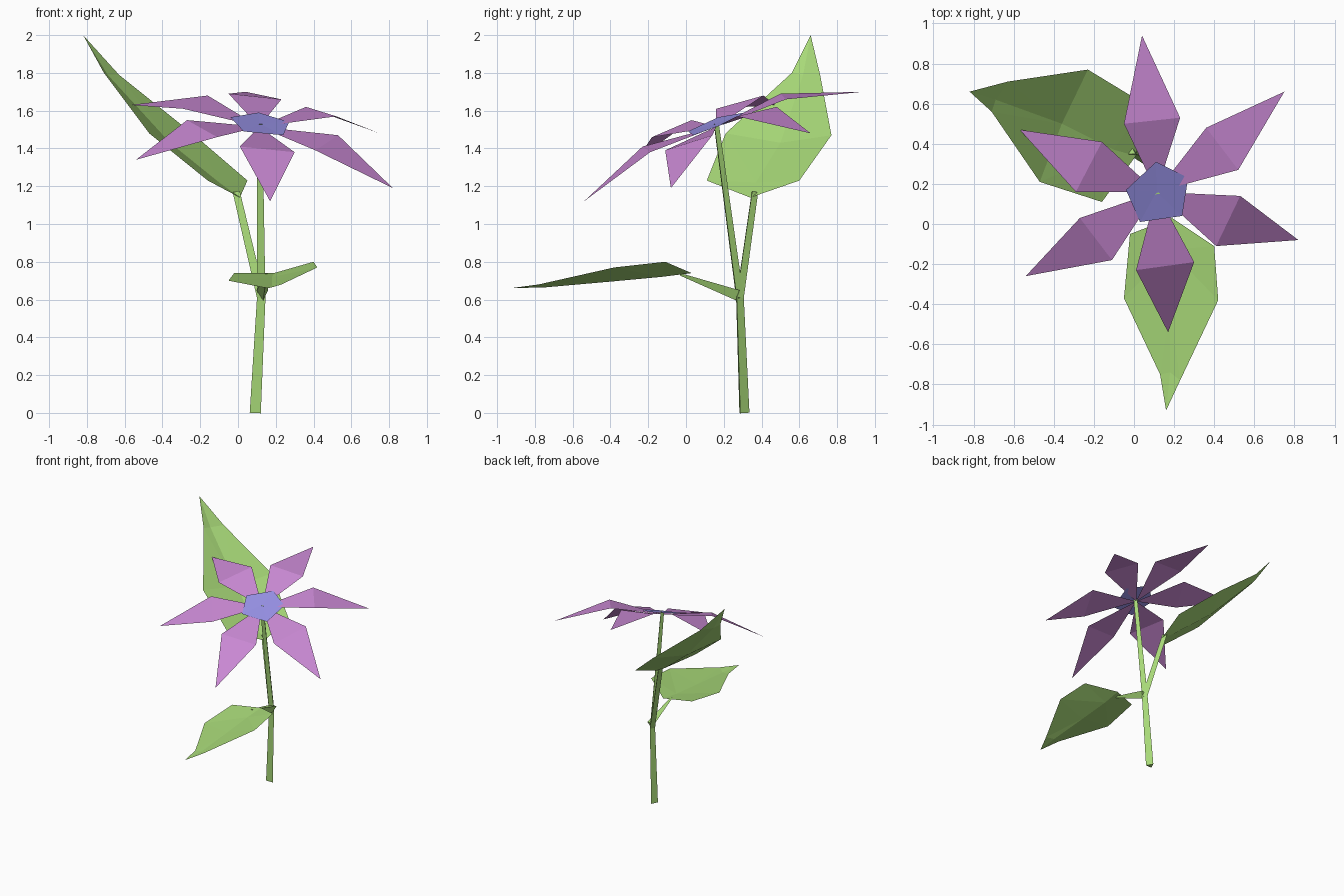
import bpy
import bmesh
import math
from mathutils import Vector

if "Cube" in bpy.data.objects:
    bpy.data.objects.remove(bpy.data.objects["Cube"])


def material(name, rgb):
    # sRGB bytes to linear
    m = bpy.data.materials.new(name)
    lin = [((c / 255 + 0.055) / 1.055) ** 2.4 for c in rgb]
    m.diffuse_color = (*lin, 1)
    m.use_nodes = True
    m.node_tree.nodes["Principled BSDF"].inputs["Base Color"].default_value = m.diffuse_color
    return m


GREEN = material("leaf green", (168, 217, 120))
PINK = material("petal purple", (200, 136, 210))
BLUE = material("centre violet", (150, 144, 228))


def build(name, verts, faces, mat, up=False):
    me = bpy.data.meshes.new(name)
    me.from_pydata([tuple(v) for v in verts], [], faces)
    me.materials.append(mat)
    bm = bmesh.new()
    bm.from_mesh(me)
    if up:  # open sheets face upwards
        bm.normal_update()
        bmesh.ops.reverse_faces(bm, faces=[f for f in bm.faces if f.normal.z < 0])
    else:
        bmesh.ops.recalc_face_normals(bm, faces=bm.faces)
    bm.to_mesh(me)
    bm.free()
    ob = bpy.data.objects.new(name, me)
    bpy.context.collection.objects.link(ob)
    return ob


def stalk(name, a, b, ra, rb, apex=(0, 1, 0)):
    # tapered three-sided stem with one edge pointing along apex
    a, b = Vector(a), Vector(b)
    d = (b - a).normalized()
    v = Vector(apex)
    v = (v - d * v.dot(d)).normalized()
    u = d.cross(v)
    verts = []
    for p, r in ((a, ra), (b, rb)):
        for i in range(3):
            t = i * math.tau / 3 + 0.08
            verts.append(p + (v * math.cos(t) + u * math.sin(t)) * r)
    faces = [(0, 1, 4, 3), (1, 2, 5, 4), (2, 0, 3, 5), (2, 1, 0), (3, 4, 5)]
    build(name, verts, faces, GREEN)


def leaf(name, base, rows, tip):
    # folded leaf: rows of left edge, midrib, right edge between base and tip
    verts = [base] + [p for r in rows for p in r] + [tip]
    last = len(verts) - 1
    faces = [(0, 1, 2), (0, 2, 3)]
    for i in range(len(rows) - 1):
        k = 1 + 3 * i
        # diagonals run from the midrib to the outer edge
        faces += [(k, k + 3, k + 1), (k + 1, k + 3, k + 4),
                  (k + 1, k + 4, k + 5), (k + 1, k + 5, k + 2)]
    k = last - 3
    faces += [(k, last, k + 1), (k + 1, last, k + 2)]
    build(name, verts, faces, GREEN, up=True)


# Stems
fork = (0.122, 0.28, 0.61)
stalk("main_stem", (0.09, 0.302, 0), fork, 0.034, 0.026)
stalk("flower_stem", fork, (0.114, 0.157, 1.53), 0.026, 0.017)
stalk("upper_leaf_stem", fork, (-0.01, 0.36, 1.17), 0.026, 0.022)
stalk("lower_leaf_stem", (0.13, 0.275, 0.63), (0.15, -0.03, 0.735), 0.036, 0.008, (0, 0, -1))

# Leaves
leaf("lower_leaf", (0.19, 0.03, 0.74), [
    ((-0.02, -0.05, 0.74), (0.18, -0.13, 0.72), (0.40, -0.11, 0.80)),
    ((-0.05, -0.37, 0.70), (0.18, -0.40, 0.695), (0.42, -0.38, 0.77)),
    ((0.13, -0.75, 0.665), (0.18, -0.74, 0.665), (0.23, -0.78, 0.68)),
], (0.16, -0.93, 0.66))
leaf("upper_leaf", (0.01, 0.34, 1.14), [
    ((-0.16, 0.11, 1.23), (-0.10, 0.37, 1.22), (0.05, 0.60, 1.23)),
    ((-0.47, 0.21, 1.48), (-0.36, 0.50, 1.43), (-0.23, 0.77, 1.47)),
    ((-0.71, 0.56, 1.80), (-0.69, 0.62, 1.79), (-0.63, 0.71, 1.79)),
], (-0.82, 0.66, 2.0))

# Petals: two shoulder points and a tip, meeting under the flower centre
heart = (0.112, 0.16, 1.515)
petals = [
    ((0.01, -0.23, 1.41), (0.30, -0.19, 1.38), (0.17, -0.54, 1.12)),
    ((0.41, -0.11, 1.39), (0.53, 0.14, 1.47), (0.82, -0.08, 1.19)),
    ((0.52, 0.27, 1.57), (0.36, 0.48, 1.62), (0.75, 0.66, 1.48)),
    ((0.23, 0.53, 1.66), (-0.05, 0.50, 1.69), (0.04, 0.94, 1.70)),
    ((-0.16, 0.41, 1.68), (-0.29, 0.16, 1.61), (-0.57, 0.47, 1.63)),
    ((-0.27, 0.03, 1.55), (-0.11, -0.18, 1.46), (-0.54, -0.26, 1.34)),
]
for i, (a, b, tip) in enumerate(petals):
    build(f"petal_{i + 1}", [heart, a, b, tip], [(0, 1, 2), (1, 3, 2)], PINK, up=True)

# Five-sided flower centre
rim = [(-0.04, 0.17, 1.565), (0.03, 0.01, 1.49), (0.24, 0.04, 1.47),
       (0.27, 0.23, 1.54), (0.11, 0.31, 1.59)]
build("flower_centre", rim + [(0.112, 0.16, 1.532)],
      [(i, (i + 1) % 5, 5) for i in range(5)], BLUE, up=True)
